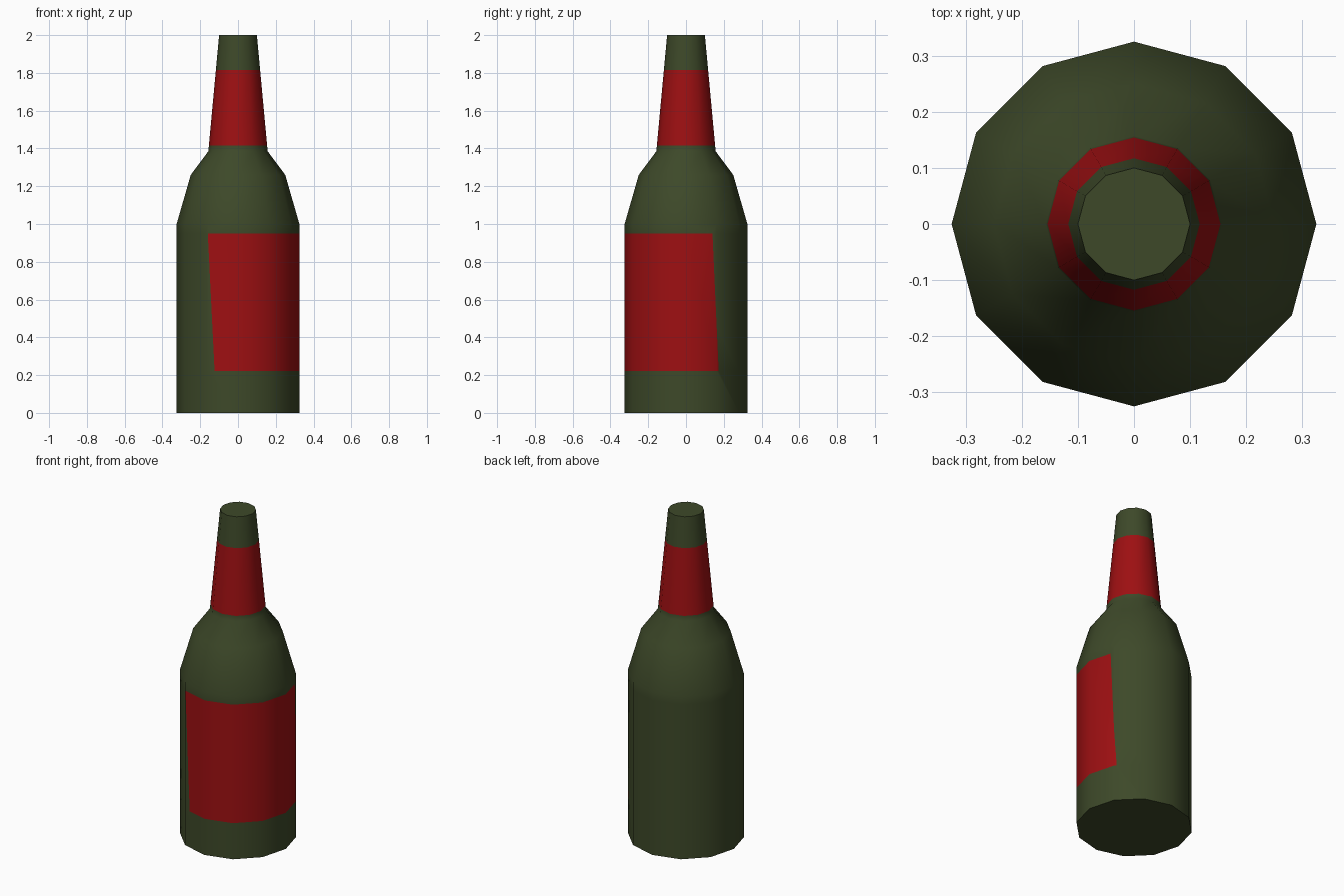
import bpy, bmesh, math
from mathutils import Vector

if "Cube" in bpy.data.objects:
    bpy.data.objects.remove(bpy.data.objects["Cube"])

SIDES = 12
LABEL_LOW, LABEL_HIGH = 0.222, 0.95
BAND_LOW, BAND_HIGH = 1.416, 1.815


def neck_radius(z):
    return 0.157 + (0.1 - 0.157) * (z - 1.385) / (2.0 - 1.385)


# Profile (radius, height), with extra rings where the paper labels start and end
profile = [(0.325, 0), (0.325, LABEL_LOW), (0.325, LABEL_HIGH), (0.325, 1.0),
           (0.25, 1.26), (0.157, 1.385),
           (neck_radius(BAND_LOW), BAND_LOW), (neck_radius(BAND_HIGH), BAND_HIGH),
           (0.1, 2.0)]


def make_material(name, colour):
    mat = bpy.data.materials.new(name)
    mat.diffuse_color = (*colour, 1)
    mat.use_nodes = True
    mat.node_tree.nodes["Principled BSDF"].inputs["Base Color"].default_value = mat.diffuse_color
    return mat


glass = make_material("dark green glass", (0.047, 0.066, 0.022))
paper = make_material("red label", (0.34, 0.005, 0.006))

# Bottle body: rings joined by quads and closed at both ends
bm = bmesh.new()
rings = []
for r, z in profile:
    rings.append([bm.verts.new((r * math.cos(math.tau * i / SIDES),
                                r * math.sin(math.tau * i / SIDES), z))
                  for i in range(SIDES)])
for low, high in zip(rings, rings[1:]):
    for i in range(SIDES):
        j = (i + 1) % SIDES
        bm.faces.new((low[i], low[j], high[j], high[i]))
bm.faces.new(rings[0][::-1])
bm.faces.new(rings[-1])

# Slightly slanted side edges of the large label, as cutting planes
height = LABEL_HIGH - LABEL_LOW
left_co = Vector((-0.16, 0, LABEL_HIGH))
left_no = Vector((height, 0, 0.036)).normalized()
right_co = Vector((0, 0.14, LABEL_HIGH))
right_no = Vector((0, height, 0.033)).normalized()


def in_label_height(f):
    return LABEL_LOW < f.calc_center_median().z < LABEL_HIGH


def cut(co, no, keep):
    faces = [f for f in bm.faces if in_label_height(f) and keep(f.calc_center_median())]
    geom = set(faces)
    for f in faces:
        geom.update(f.edges)
        geom.update(f.verts)
    bmesh.ops.bisect_plane(bm, geom=list(geom), dist=1e-5, plane_co=co, plane_no=no)


cut(left_co, left_no, lambda c: c.y < 0 and c.x < 0)
cut(right_co, right_no, lambda c: c.x > 0 and c.y > 0)

# Colour the large label and the neck band
for f in bm.faces:
    c = f.calc_center_median()
    f.smooth = True
    label = (in_label_height(f) and (c - left_co).dot(left_no) > 0
             and (c - right_co).dot(right_no) < 0)
    f.material_index = 1 if label or BAND_LOW < c.z < BAND_HIGH else 0

mesh = bpy.data.meshes.new("bottle")
bm.to_mesh(mesh)
bm.free()
mesh.materials.append(glass)
mesh.materials.append(paper)
mesh.set_sharp_from_angle(angle=math.radians(45))
bottle = bpy.data.objects.new("bottle", mesh)
bpy.context.collection.objects.link(bottle)
